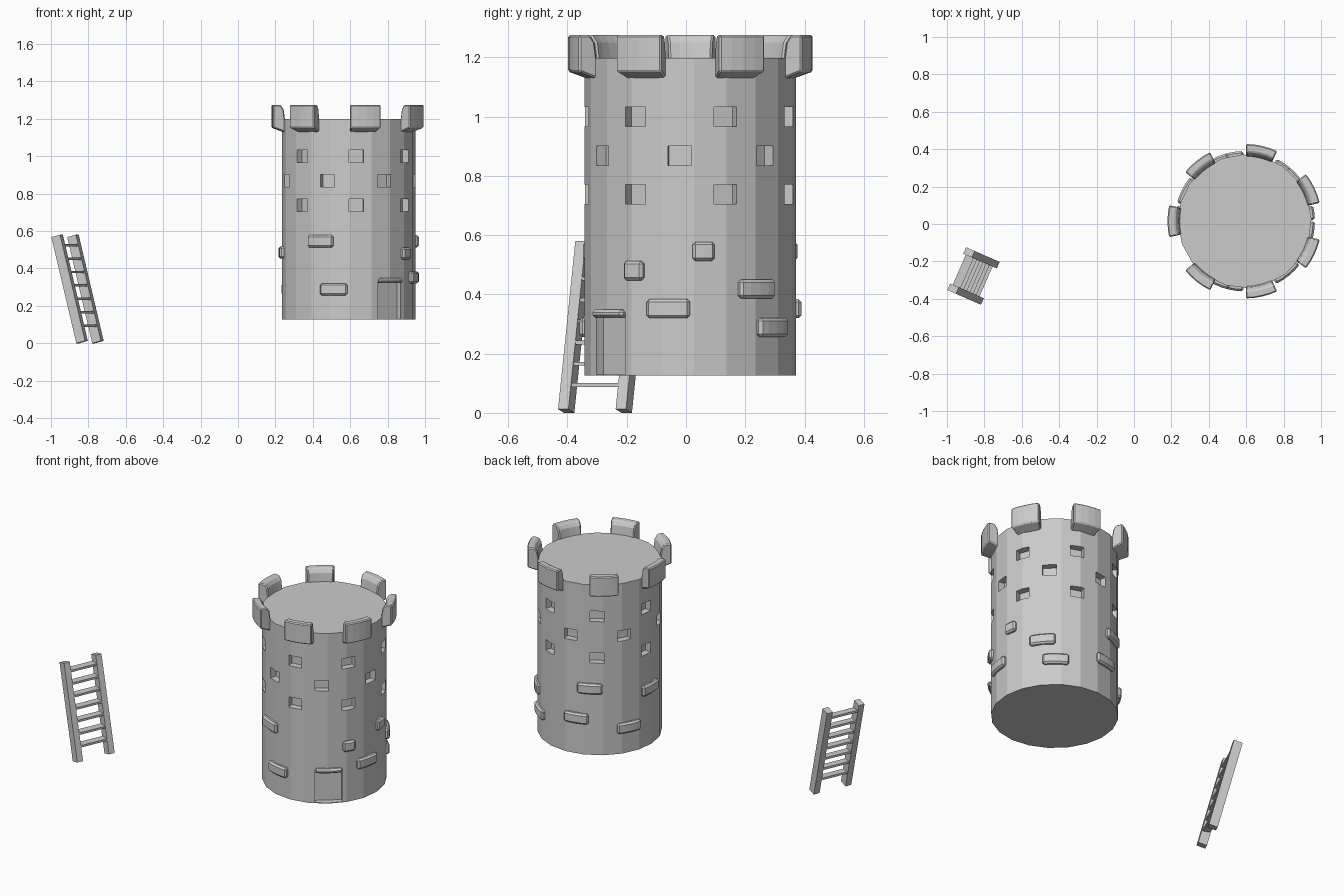
import bpy, bmesh, math
from mathutils import Matrix, Vector

cube = bpy.data.objects.get("Cube")
if cube:
    bpy.data.objects.remove(cube, do_unlink=True)

CENTRE = Vector((0.592, 0.015, 0))
RADIUS = 0.357
STEP = 360 / 7          # battlements and windows repeat seven times

stone = bpy.data.materials.new("stone_grey")
stone.use_nodes = True
colour = (0.6, 0.6, 0.6, 1)
stone.diffuse_color = colour
stone.node_tree.nodes["Principled BSDF"].inputs["Base Color"].default_value = colour


def finish(bm, name):
    bmesh.ops.recalc_face_normals(bm, faces=bm.faces)
    mesh = bpy.data.meshes.new(name)
    bm.to_mesh(mesh)
    bm.free()
    mesh.materials.append(stone)
    obj = bpy.data.objects.new(name, mesh)
    bpy.context.collection.objects.link(obj)
    return obj


def add_box(bm, matrix, size):
    bmesh.ops.create_cube(bm, size=1, matrix=matrix @ Matrix.Diagonal((*size, 1)))


def radial(angle, r, z):
    """Frame on the tower wall whose x axis points outward."""
    spin = Matrix.Rotation(math.radians(angle), 4, 'Z')
    return Matrix.Translation(CENTRE) @ spin @ Matrix.Translation((r, 0, z))


def arc_block(name, profile, angle, width, bevel, segments=4):
    """Sweep an (r, z) profile along an arc of the wall."""
    bm = bmesh.new()
    half = width / 2 / max(r for r, z in profile)
    rings = []
    for i in range(segments + 1):
        a = math.radians(angle) + half * (2 * i / segments - 1)
        rings.append([bm.verts.new(CENTRE + Vector((r * math.cos(a), r * math.sin(a), z)))
                      for r, z in profile])
    n = len(profile)
    for a, b in zip(rings, rings[1:]):
        for k in range(n):
            bm.faces.new((a[k], a[(k + 1) % n], b[(k + 1) % n], b[k]))
    bm.faces.new(rings[0])
    bm.faces.new(rings[-1])
    obj = finish(bm, name)
    mod = obj.modifiers.new("chamfer", 'BEVEL')
    mod.width = bevel
    mod.segments = 1
    mod.angle_limit = math.radians(40)
    return obj


# Tower body
bm = bmesh.new()
bmesh.ops.create_cone(bm, cap_ends=True, segments=20, radius1=RADIUS, radius2=RADIUS, depth=1.072,
                      matrix=radial(2, 0, 0.662))
tower = finish(bm, "tower_wall")

# Window recesses in three staggered rows, and the doorway recess
bm = bmesh.new()
for z, start in ((1.0, 19.5), (0.868, -6), (0.738, 19.5)):
    for k in range(7):
        add_box(bm, radial(start + k * STEP, 0.355, z), (0.085, 0.08, 0.066))
add_box(bm, radial(-51, 0.36, 0.23), (0.09, 0.155, 0.2))
cutter = finish(bm, "recess_cutter")
cutter.hide_render = True
cut = tower.modifiers.new("recesses", 'BOOLEAN')
cut.operation = 'DIFFERENCE'
cut.solver = 'EXACT'
cut.object = cutter
bpy.context.view_layer.objects.active = tower
bpy.ops.object.modifier_apply(modifier=cut.name)
bpy.data.objects.remove(cutter, do_unlink=True)

# Battlements
merlon = [(0.345, 1.127), (0.413, 1.152), (0.413, 1.275), (0.372, 1.275), (0.355, 1.25), (0.345, 1.18)]
for k in range(7):
    arc_block(f"battlement_{k + 1}", merlon, 180 + k * STEP, 0.172, 0.006)


# Raised bricks: angle, height, width
def brick(name, angle, z, width, height=0.065):
    lo, hi = z - height / 2, z + height / 2
    arc_block(name, [(0.335, lo), (0.375, lo), (0.375, hi), (0.335, hi)], angle, width, 0.01)


LONG, SHORT = 0.155, 0.078
bricks = [(245, 0.545, LONG), (257, 0.288, LONG), (-32, 0.48, SHORT), (-12, 0.352, LONG),
          (7, 0.545, SHORT), (39, 0.418, LONG), (51, 0.288, LONG), (103, 0.352, LONG),
          (116, 0.545, LONG), (153, 0.288, LONG), (179, 0.485, LONG)]
for i, (angle, z, width) in enumerate(bricks):
    brick(f"raised_brick_{i + 1}", angle, z, width)
brick("door_lintel", -51, 0.335, 0.165, 0.028)

# Leaning ladder: side axis, lean direction and rail axis
side = Vector((0.4, 0.916, 0)).normalized()
lean = Vector((-side.y, side.x, 0))
tilt = math.radians(14.4)
rail_axis = lean * math.sin(tilt) + Vector((0, 0, math.cos(tilt)))
middle = Vector((-0.858, -0.278, 0.29))


def frame(origin, x, z):
    y = z.cross(x)
    return Matrix.Translation(origin) @ Matrix((x, y, z)).transposed().to_4x4()


for sign, name in ((-1, "ladder_front_rail"), (1, "ladder_back_rail")):
    bm = bmesh.new()
    add_box(bm, frame(middle + side * sign * 0.106, side, rail_axis), (0.038, 0.052, 0.586))
    finish(bm, name)

for k in range(7):
    bm = bmesh.new()
    origin = middle + rail_axis * (0.074 * (k - 3) + 0.02)
    add_box(bm, frame(origin, side, Vector((0, 0, 1))), (0.19, 0.046, 0.013))
    finish(bm, f"ladder_rung_{k + 1}")
